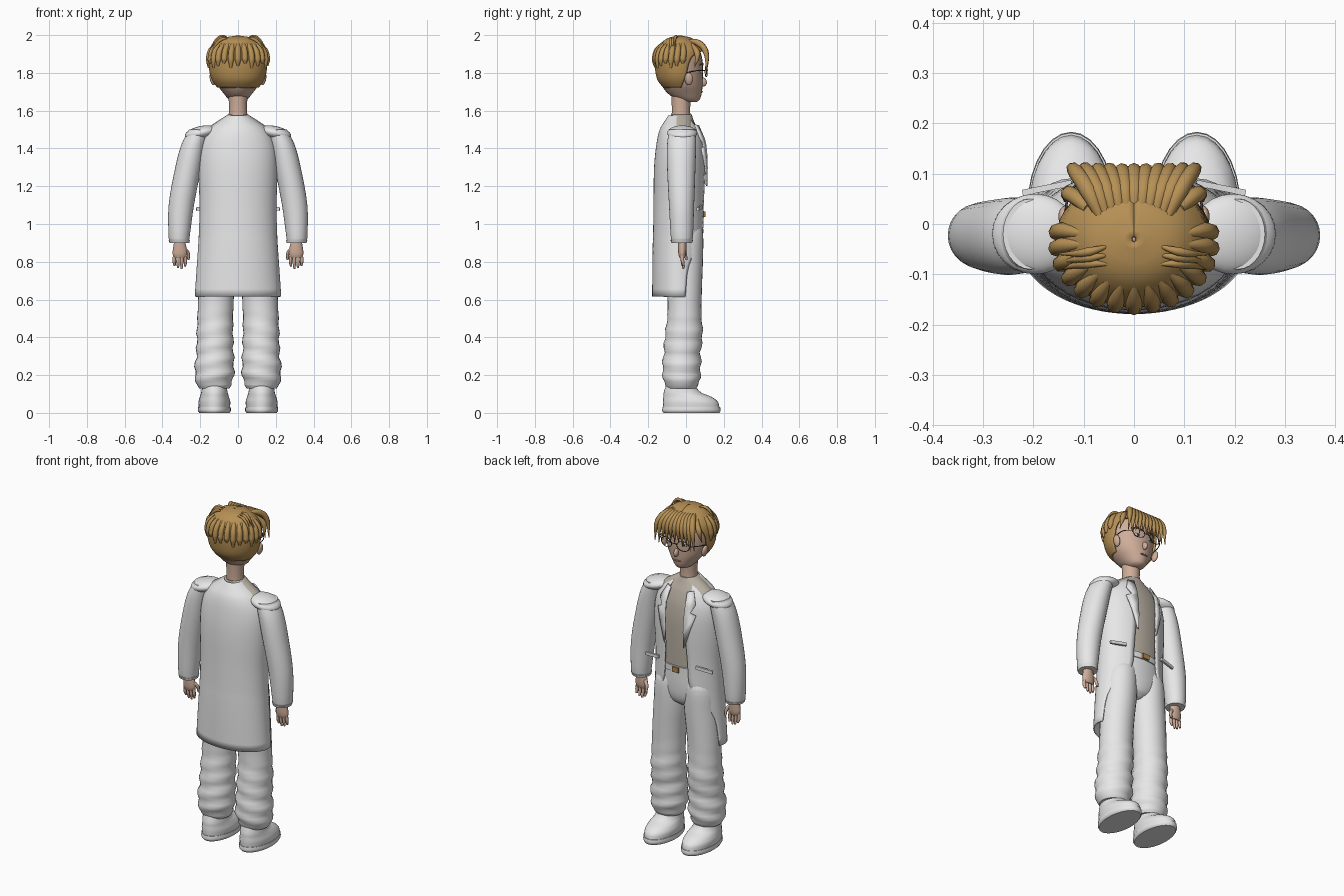
import bpy
from math import sin, cos, pi, radians
from mathutils import Vector

cube = bpy.data.objects.get("Cube")
if cube:
    bpy.data.objects.remove(cube, do_unlink=True)


def material(name, *rgb):
    m = bpy.data.materials.new(name)
    m.use_nodes = True
    m.diffuse_color = (*rgb, 1)
    m.node_tree.nodes["Principled BSDF"].inputs["Base Color"].default_value = (*rgb, 1)
    return m


WHITE = material("white_cloth", .8, .8, .8)
SKIN = material("skin", .62, .42, .32)
HAIR = material("golden_brown_hair", .47, .28, .09)
SHIRT = material("beige_shirt", .5, .45, .38)
DARK = material("dark_frame", .06, .06, .07)
BRASS = material("brass_buckle", .45, .25, .08)
LIPS = material("lips", .38, .19, .16)


def finish(ob, name, mat, angle=50):
    ob.name = name
    ob.data.materials.clear()
    ob.data.materials.append(mat)
    bpy.ops.object.select_all(action="DESELECT")
    ob.select_set(True)
    bpy.context.view_layer.objects.active = ob
    if ob.type == "CURVE":
        bpy.ops.object.convert(target="MESH")
        ob = bpy.context.object
    bpy.ops.object.shade_smooth_by_angle(angle=radians(angle))
    return ob


def mesh_object(name, verts, faces, mat, thick=0):
    me = bpy.data.meshes.new(name)
    me.from_pydata(verts, [], faces)
    ob = bpy.data.objects.new(name, me)
    bpy.context.collection.objects.link(ob)
    finish(ob, name, mat)
    if thick:
        mod = ob.modifiers.new("thickness", "SOLIDIFY")
        mod.thickness, mod.offset = thick, 0
    return ob


def row_at(tab, z):
    """Smoothly interpolated table row at height z."""
    i = max(k for k in range(len(tab) - 1) if k == 0 or tab[k][0] <= z)
    a, b = tab[i], tab[i + 1]
    p, q = tab[max(i - 1, 0)], tab[min(i + 2, len(tab) - 1)]
    h = b[0] - a[0]
    t = (z - a[0]) / h
    out = []
    for c in range(1, len(a)):
        m0 = (b[c] - p[c]) / (b[0] - p[0]) * h
        m1 = (q[c] - a[c]) / (q[0] - a[0]) * h
        out.append((2*t**3 - 3*t*t + 1) * a[c] + (t**3 - 2*t*t + t) * m0
                   + (3*t*t - 2*t**3) * b[c] + (t**3 - t*t) * m1)
    return out


def point(row, z, a, grow=0):
    """Point on an oval ring; angle 0 is the rear, pi the face side."""
    cx, w, yb, yf = row[:4]
    return (cx + (w + grow) * sin(a), (yb + yf) / 2 - ((yf - yb) / 2 + grow) * cos(a), z)


def heights(tab, steps):
    zs = [a[0] + (b[0] - a[0]) * k / steps for a, b in zip(tab, tab[1:]) for k in range(steps)]
    return zs + [tab[-1][0]]


# Closed oval loft; rows are (z, centre x, half width, rear y, face y)
def loft(name, tab, mat, side=1, n=28, steps=4, fold=None):
    verts, zs = [], heights(tab, steps)
    for z in zs:
        row = row_at(tab, z)
        for k in range(n):
            a = 2 * pi * k / n
            x, y, _ = point(row, z, a, fold(z, a) if fold else 0)
            verts.append((x * side, y, z))
    faces = [(r*n + k, r*n + (k+1) % n, (r+1)*n + (k+1) % n, (r+1)*n + k)
             for r in range(len(zs) - 1) for k in range(n)]
    faces += [tuple(range(n))[::-1], tuple(range(len(verts) - n, len(verts)))]
    if side < 0:
        faces = [f[::-1] for f in faces]
    return mesh_object(name, verts, faces, mat)


# Open shell; the last column is the half sweep in degrees from the rear
def shell(name, tab, mat, thick, n=40, steps=4):
    verts, zs = [], heights(tab, steps)
    for z in zs:
        row = row_at(tab, z)
        verts += [point(row, z, radians(row[4]) * (2*k/n - 1)) for k in range(n + 1)]
    m = n + 1
    faces = [(r*m + k, r*m + k + 1, (r+1)*m + k + 1, (r+1)*m + k)
             for r in range(len(zs) - 1) for k in range(n)]
    return mesh_object(name, verts, faces, mat, thick)


def ball(name, loc, size, mat, rot=(0, 0, 0)):
    bpy.ops.mesh.primitive_uv_sphere_add(segments=24, ring_count=14, location=loc, rotation=rot)
    bpy.context.object.scale = size
    return finish(bpy.context.object, name, mat)


def box(name, loc, size, mat, rot=(0, 0, 0)):
    bpy.ops.mesh.primitive_cube_add(size=1, location=loc, rotation=rot)
    bpy.context.object.scale = size
    return finish(bpy.context.object, name, mat, 30)


# Tapered tube through points, for locks, fingers and wires
def strand(name, pts, radii, mat, depth):
    cu = bpy.data.curves.new(name, "CURVE")
    cu.dimensions, cu.bevel_depth, cu.bevel_resolution = "3D", depth, 2
    cu.resolution_u, cu.use_fill_caps = 6, True
    sp = cu.splines.new("BEZIER")
    sp.bezier_points.add(len(pts) - 1)
    for bp, p, r in zip(sp.bezier_points, pts, radii):
        bp.co, bp.radius = p, r
        bp.handle_left_type = bp.handle_right_type = "AUTO"
    ob = bpy.data.objects.new(name, cu)
    bpy.context.collection.objects.link(ob)
    return finish(ob, name, mat)


# Shirt, neck and head
loft("shirt", [(1.0, 0, .18, -.13, .085), (1.3, 0, .19, -.14, .09), (1.42, 0, .185, -.12, .08),
               (1.5, 0, .165, -.1, .06), (1.55, 0, .1, -.085, .04), (1.58, 0, .052, -.08, .03)], SHIRT)
loft("neck", [(1.54, 0, .052, -.078, .026), (1.61, 0, .048, -.075, .022), (1.72, 0, .052, -.08, .03)], SKIN)
loft("head", [(1.645, 0, .025, -.01, .055), (1.655, 0, .045, -.04, .07), (1.69, 0, .075, -.095, .083),
              (1.74, 0, .11, -.13, .088), (1.82, 0, .128, -.145, .09), (1.9, 0, .125, -.14, .08),
              (1.96, 0, .085, -.1, .045), (1.98, 0, .03, -.05, 0)], SKIN)
ball("nose", (0, .09, 1.752), (.013, .02, .024), SKIN, (.3, 0, 0))
ball("mouth", (0, .083, 1.7), (.025, .006, .005), LIPS)
for s, label in ((1, "left"), (-1, "right")):
    ball(f"{label}_ear", (s*.135, .015, 1.768), (.014, .022, .034), SKIN, (0, s*.2, 0))
    ball(f"{label}_eye", (s*.045, .08, 1.808), (.022, .009, .011), WHITE)
    ball(f"{label}_iris", (s*.045, .087, 1.808), (.009, .004, .01), DARK)
    strand(f"{label}_brow", [(s*.02, .09, 1.842), (s*.05, .087, 1.85), (s*.08, .072, 1.842)],
           (.8, 1, .4), HAIR, .005)
    # Spectacles
    bpy.ops.mesh.primitive_torus_add(location=(s*.055, .107, 1.808), rotation=(pi/2, 0, -s*.15),
                                     major_radius=.038, minor_radius=.0025, major_segments=28, minor_segments=6)
    bpy.context.object.scale.y = .75
    finish(bpy.context.object, f"{label}_spectacle_rim", DARK)
    strand(f"{label}_spectacle_arm", [(s*.092, .1, 1.812), (s*.128, .06, 1.812), (s*.137, 0, 1.8)],
           (1, 1, 1), DARK, .0025)
strand("spectacle_bridge", [(-.018, .111, 1.81), (0, .114, 1.815), (.018, .111, 1.81)], (1, 1, 1), DARK, .0025)

# Hair: cap, hanging rear locks, fringe and loose crown wisps
HAIR_TAB = [(1.725, 0, .105, -.115, .05, 95), (1.76, 0, .13, -.143, .08, 100), (1.8, 0, .144, -.155, .085, 108),
            (1.86, 0, .15, -.16, .09, 115), (1.9, 0, .145, -.155, .092, 130), (1.925, 0, .135, -.145, .085, 180),
            (1.96, 0, .105, -.12, .06, 180), (1.982, 0, .065, -.085, .02, 180), (1.992, 0, .004, -.035, -.025, 180)]
shell("hair_cap", HAIR_TAB, HAIR, .012)
for i in range(15):
    a = radians(-98 + 14 * i)
    tip = 1.825 + .012 * (i % 3)
    pts = [point(row_at(HAIR_TAB, z), z, a, g) for z, g in ((1.975, -.004), (1.92, .004), (1.87, .005), (tip, .007))]
    strand(f"rear_lock_{i}", pts, (.4, 1, 1.05, .35), HAIR, .016)
for i in range(11):
    u = i / 5 - 1
    low = 1.835 - .035 * abs(u) - .015 * (i % 2)
    strand(f"fringe_lock_{i}", [(u*.06, 0, 1.97), (u*.09, .065, 1.958), (u*.115, .103, 1.915),
                                (u*.13, .108, low)], (.5, 1.1, 1, .1), HAIR, .016)
for s, label in ((1, "left"), (-1, "right")):
    strand(f"{label}_side_lock", [(s*.09, .03, 1.95), (s*.128, .06, 1.9), (s*.138, .045, 1.83)],
           (.8, 1.1, .1), HAIR, .015)
    for k in range(3):
        strand(f"{label}_crown_wisp_{k}", [(s*.04, -.04 - .02*k, 1.98), (s*.09, -.055 - .012*k, 1.992 - .008*k),
                                           (s*.15, -.06 - .015*k, 1.93 - .02*k)], (.2, 1, .2), HAIR, .009)

# Long coat with open face side
COAT = [(.615, 0, .225, -.175, .1, 104), (.78, 0, .214, -.174, .1, 112), (.9, 0, .206, -.172, .1, 140),
        (.96, 0, .203, -.17, .1, 154), (1.1, 0, .2, -.168, .1, 158), (1.3, 0, .205, -.165, .105, 161),
        (1.42, 0, .193, -.153, .098, 157), (1.5, 0, .15, -.135, .075, 150),
        (1.55, 0, .085, -.105, .042, 138), (1.572, 0, .055, -.09, .028, 125)]
shell("coat", COAT, WHITE, .008)


def on_coat(x, z):
    w, yb, yf = row_at(COAT, z)[1:4]
    return (yb + yf) / 2 + (yf - yb) / 2 * (1 - min(abs(x) / w, .98) ** 2) ** .5


# Notched lapels and pocket trims
for s, label in ((1, "left"), (-1, "right")):
    outline = [((.058, 1.2), (.068, 1.21)), ((.058, 1.3), (.1, 1.32)), ((.06, 1.38), (.125, 1.4)),
               ((.062, 1.42), (.095, 1.415)), ((.062, 1.45), (.115, 1.46)), ((.055, 1.52), (.085, 1.525))]
    verts = [(s*x, on_coat(x, z) + .012, z) for pair in outline for x, z in pair]
    faces = [(2*k, 2*k + 1, 2*k + 3, 2*k + 2)[::-s] for k in range(len(outline) - 1)]
    mesh_object(f"{label}_lapel", verts, faces, WHITE, .008)
    box(f"{label}_pocket_trim", (s*.172, .072, 1.085), (.1, .012, .018), WHITE, (0, s*.12, -s*.2))

    # Sleeves, cuffs and shoulder caps
    loft(f"{label}_sleeve", [(.905, .31, .05, -.075, .03), (.925, .312, .055, -.08, .036), (1.1, .3, .067, -.09, .043),
                             (1.3, .263, .069, -.1, .05), (1.42, .235, .065, -.1, .053), (1.5, .205, .055, -.09, .05)],
         WHITE, s)
    loft(f"{label}_cuff", [(.9, .31, .052, -.077, .032), (.915, .311, .056, -.082, .037)], WHITE, s, steps=1)
    ball(f"{label}_shoulder_cap", (s*.197, -.02, 1.482), (.087, .08, .036), WHITE, (0, s*.22, 0))

    # Hands
    loft(f"{label}_palm", [(.82, .308, .03, -.034, -.006), (.84, .308, .038, -.04, 0), (.87, .308, .036, -.042, .002),
                           (.92, .31, .026, -.042, .002)], SKIN, s, 16)
    for k, length in enumerate((.05, .062, .058, .045)):
        x = .281 + .018 * k
        strand(f"{label}_finger_{k}", [(s*x, -.02, .835), (s*(x + .002*k - .003), -.018, .825 - length/2),
                                       (s*x, -.012, .825 - length)], (1, 1, .6), SKIN, .0095)
    strand(f"{label}_thumb", [(s*.285, -.018, .87), (s*.265, -.006, .845), (s*.262, .003, .81)],
           (1.2, 1, .6), SKIN, .01)

    # Trouser legs with soft folds gathered near the ankle
    def fold(z, a):
        return .006 * max(0, min(1, (.62 - z) / .3)) * sin(2*pi*z/.085 + 1.5*sin(a)) if z > .15 else 0
    loft(f"{label}_trouser_leg",
         [(.13, .125, .08, -.1, .055), (.15, .125, .092, -.11, .065), (.22, .125, .104, -.125, .078),
          (.32, .122, .098, -.118, .078), (.42, .122, .096, -.11, .088), (.52, .12, .094, -.098, .082),
          (.65, .114, .095, -.1, .084), (.82, .1, .098, -.11, .09), (.95, .095, .092, -.115, .09),
          (1.0, .085, .075, -.1, .075)], WHITE, s, fold=fold)

    # Shoes
    loft(f"{label}_sole", [(0, .125, .08, -.12, .177), (.012, .125, .087, -.126, .183),
                           (.032, .125, .086, -.124, .181)], WHITE, s)
    loft(f"{label}_shoe", [(.03, .125, .083, -.121, .177), (.06, .125, .084, -.122, .168), (.085, .125, .077, -.12, .135),
                           (.108, .125, .07, -.118, .08), (.15, .125, .064, -.105, .045)], WHITE, s)

# Trouser top, belt and buckle
loft("trouser_seat", [(.82, 0, .05, -.08, .04), (.85, 0, .12, -.115, .075), (.92, 0, .182, -.13, .09),
                      (1.06, 0, .183, -.13, .09)], WHITE)
loft("belt", [(1.035, 0, .188, -.135, .096), (1.07, 0, .188, -.135, .096)], WHITE, steps=1)
box("belt_buckle", (0, .098, 1.052), (.042, .012, .03), BRASS)
